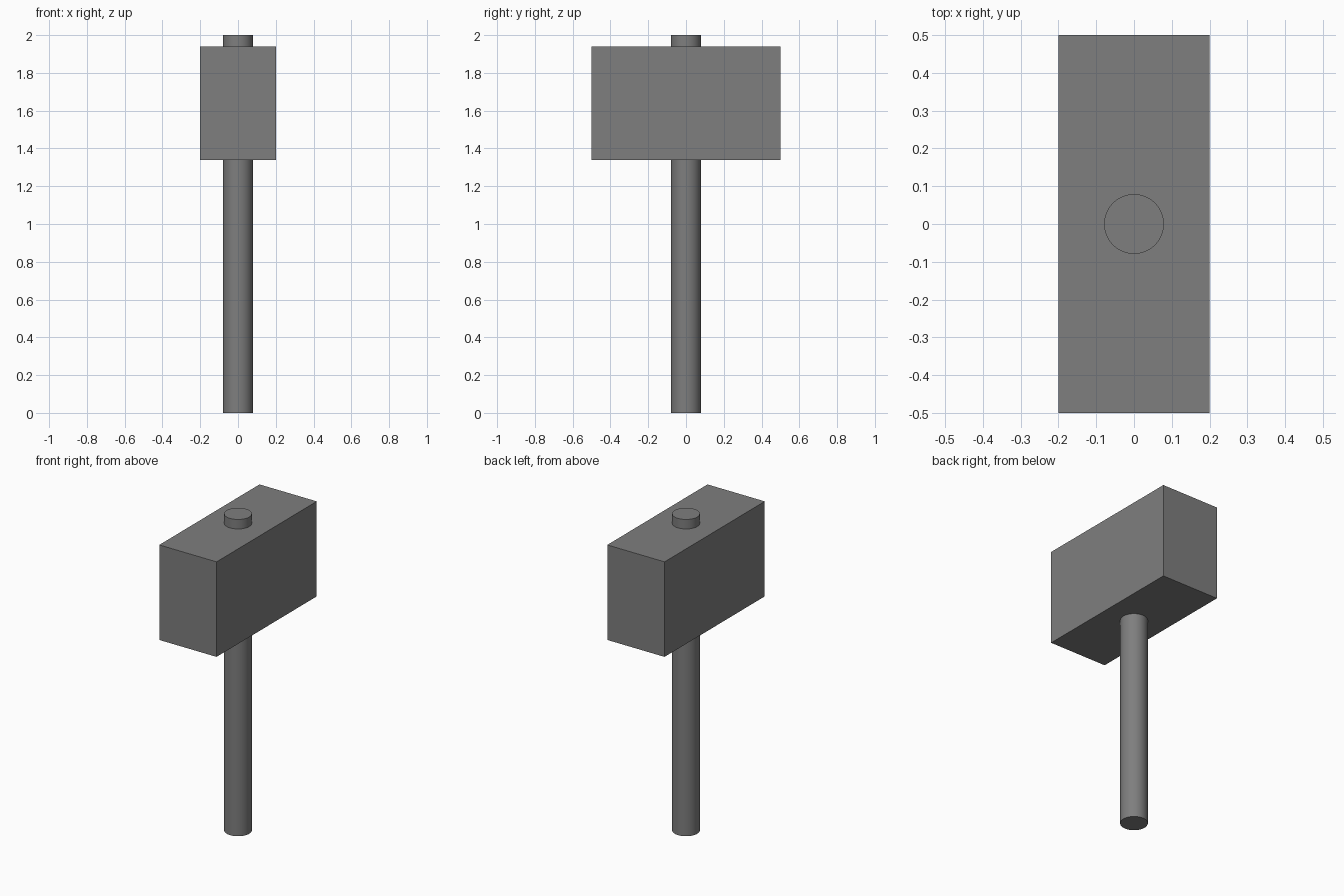
import bpy
import math

cube = bpy.data.objects.get("Cube")
if cube:
    bpy.data.objects.remove(cube, do_unlink=True)

# One flat grey for the whole mallet
GREY = (0.21, 0.21, 0.21, 1.0)
grey = bpy.data.materials.new("mid grey")
grey.use_nodes = True
grey.diffuse_color = GREY
grey.node_tree.nodes["Principled BSDF"].inputs["Base Color"].default_value = GREY


def finish(name):
    obj = bpy.context.object
    obj.name = obj.data.name = name
    obj.data.materials.append(grey)
    return obj


# Round handle, running right through the head
bpy.ops.mesh.primitive_cylinder_add(vertices=64, radius=0.079, depth=2, location=(0, 0, 1))
finish("handle")
bpy.ops.object.shade_smooth_by_angle(angle=math.radians(30))

# Block head, long from front to back
bpy.ops.mesh.primitive_cube_add(size=1, location=(0, 0, 1.64))
head = finish("head")
head.scale = (0.4, 1.0, 0.6)
bpy.ops.object.transform_apply(location=False, rotation=False, scale=True)
